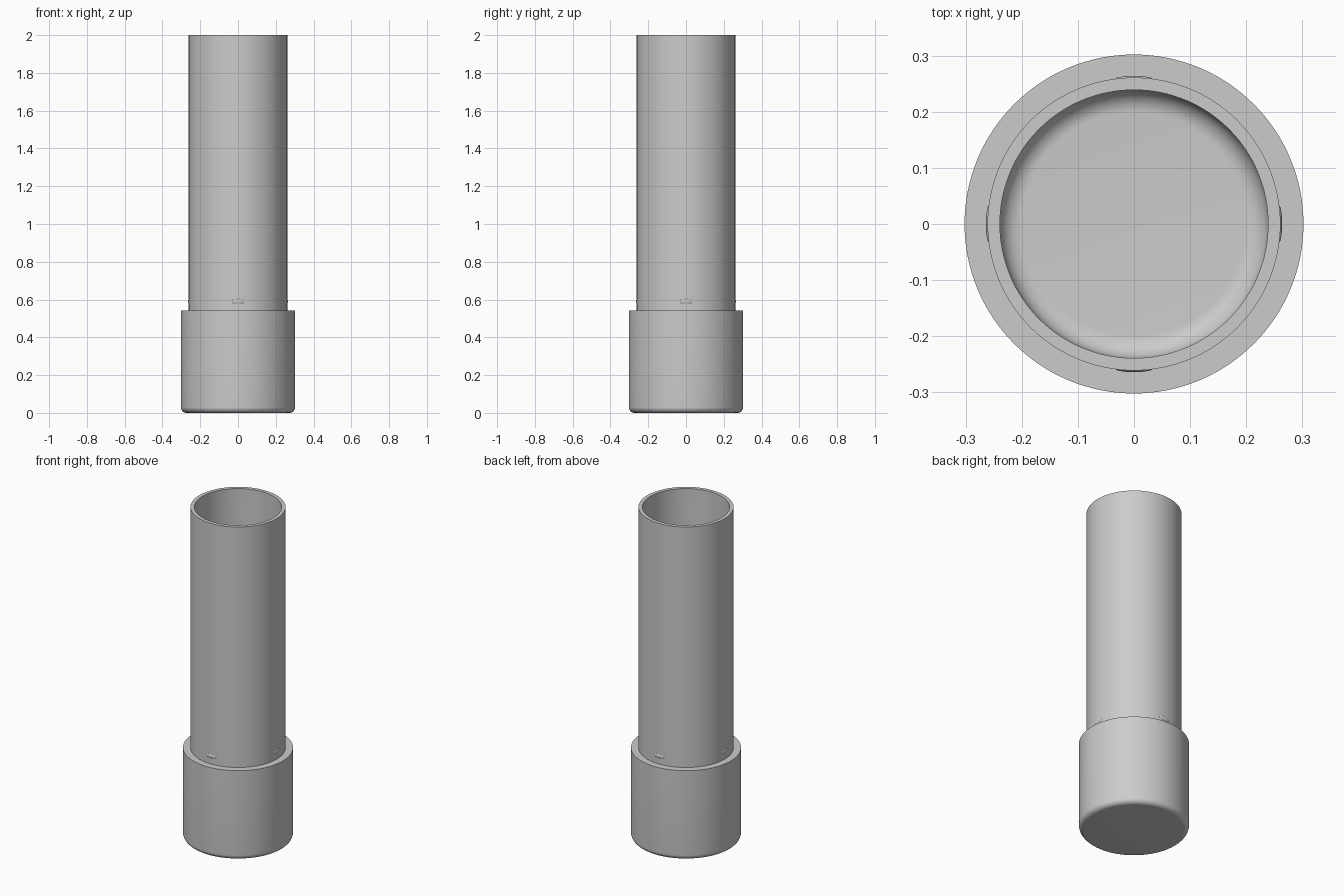
import bpy
import bmesh
from math import radians, pi, sin, cos
from mathutils import Matrix

old = bpy.data.objects.get("Cube")
if old:
    bpy.data.objects.remove(old, do_unlink=True)

# Single plain grey
grey = bpy.data.materials.new("plain_grey")
grey.use_nodes = True
colour = (0.6, 0.6, 0.6, 1)
grey.diffuse_color = colour
grey.node_tree.nodes["Principled BSDF"].inputs["Base Color"].default_value = colour

TUBE_R, BORE_R, CAP_R = 0.261, 0.239, 0.302
CAP_H, TOP, FLOOR = 0.543, 2.0, 0.04


def finish(name, bm):
    bmesh.ops.remove_doubles(bm, verts=bm.verts, dist=1e-5)
    bmesh.ops.recalc_face_normals(bm, faces=bm.faces)
    mesh = bpy.data.meshes.new(name)
    bm.to_mesh(mesh)
    bm.free()
    mesh.materials.append(grey)
    obj = bpy.data.objects.new(name, mesh)
    bpy.context.collection.objects.link(obj)
    bpy.ops.object.select_all(action="DESELECT")
    obj.select_set(True)
    bpy.context.view_layer.objects.active = obj
    bpy.ops.object.shade_smooth_by_angle(angle=radians(30))
    return obj


def fillet(radius, z, size, steps=10):
    """Quarter round from a flat floor at height z up to a wall at radius."""
    turns = [i / steps * pi / 2 for i in range(steps + 1)]
    return [(radius - size + size * sin(a), z + size - size * cos(a)) for a in turns]


def lathe(name, profile, steps=128):
    """Revolve (radius, height) points around the z axis."""
    bm = bmesh.new()
    verts = [bm.verts.new((r, 0, z)) for r, z in profile]
    edges = [bm.edges.new(pair) for pair in zip(verts, verts[1:])]
    bmesh.ops.spin(bm, geom=verts + edges, cent=(0, 0, 0), axis=(0, 0, 1),
                   angle=2 * pi, steps=steps)
    return finish(name, bm)


# Hollow tube with a rounded inner floor
lathe("tube", [(0, FLOOR)] + fillet(BORE_R, FLOOR, 0.04)
      + [(BORE_R, TOP), (TUBE_R, TOP), (TUBE_R, 0.02), (0, 0.02)])

# Wider cap around the lower end, with a rounded bottom edge
lathe("end_cap", [(0, 0)] + fillet(CAP_R, 0, 0.03)
      + [(CAP_R, CAP_H), (TUBE_R, CAP_H), (TUBE_R, 0.02), (0, 0.02)])

# Four shallow locking bumps just above the cap
for i, side in enumerate(("left", "back", "right", "front")):
    bm = bmesh.new()
    bmesh.ops.create_uvsphere(bm, u_segments=24, v_segments=12, radius=1)
    place = (Matrix.Rotation(i * pi / 2, 4, "Z")
             @ Matrix.Translation((0.258, 0, 0.59))
             @ Matrix.Diagonal((0.006, 0.034, 0.014, 1)))
    bmesh.ops.transform(bm, matrix=place, verts=bm.verts)
    finish(side + "_locking_bump", bm)
